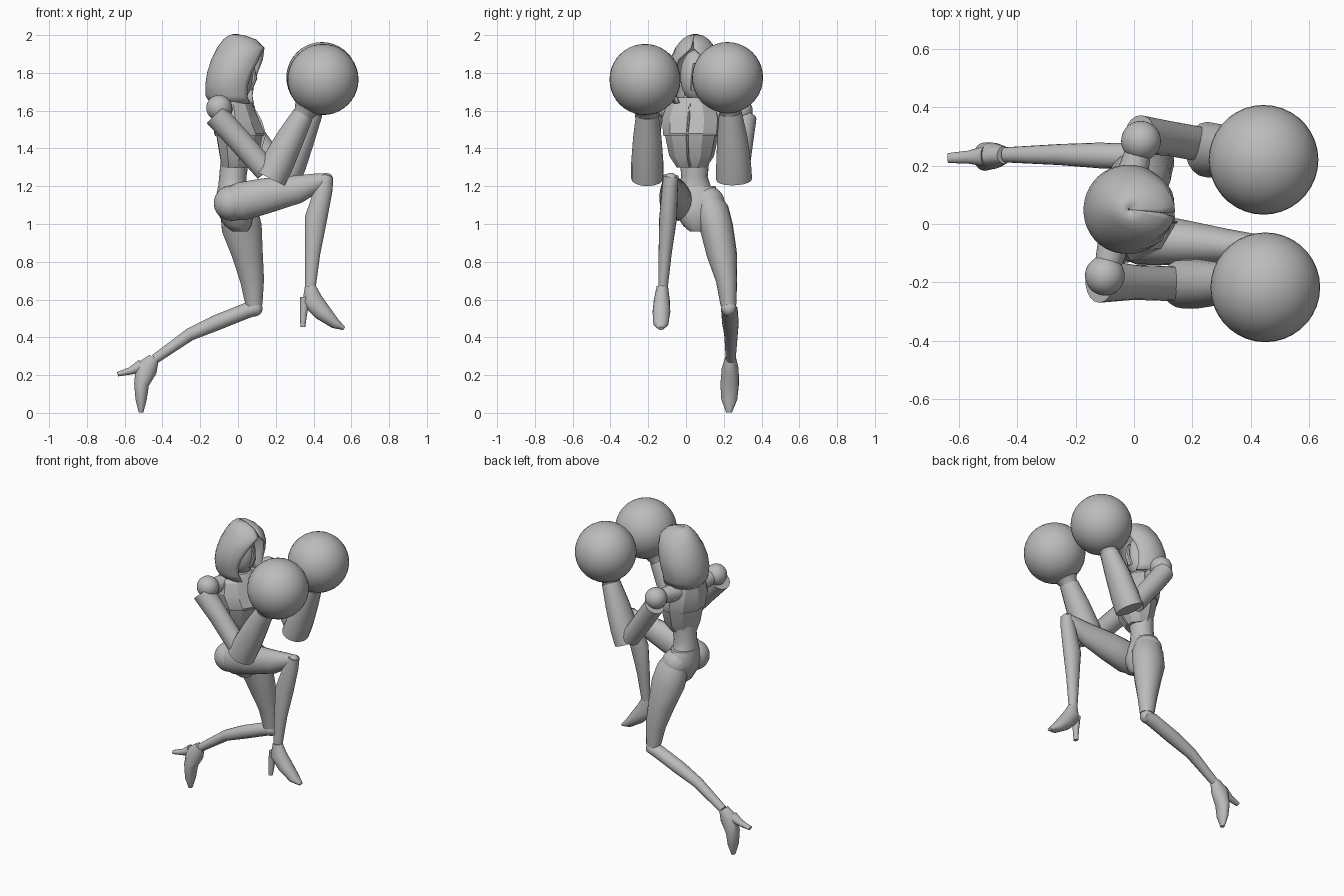
import bpy
import bmesh
import math
from mathutils import Vector

if "Cube" in bpy.data.objects:
    bpy.data.objects.remove(bpy.data.objects["Cube"], do_unlink=True)

grey = bpy.data.materials.new("plain_grey")
grey.use_nodes = True
colour = (0.5, 0.5, 0.5, 1)
grey.diffuse_color = colour
grey.node_tree.nodes["Principled BSDF"].inputs["Base Color"].default_value = colour


def finish(name, bm, sharp=40):
    """Turn a bmesh into a shaded object with the shared material."""
    bmesh.ops.recalc_face_normals(bm, faces=bm.faces)
    mesh = bpy.data.meshes.new(name)
    bm.to_mesh(mesh)
    bm.free()
    mesh.materials.append(grey)
    obj = bpy.data.objects.new(name, mesh)
    bpy.context.collection.objects.link(obj)
    bpy.ops.object.select_all(action="DESELECT")
    obj.select_set(True)
    bpy.context.view_layer.objects.active = obj
    bpy.ops.object.shade_smooth_by_angle(angle=math.radians(sharp))
    return obj


def skin(name, loops, closed=True, caps=(True, True), sharp=40):
    """Bridge successive loops of points with quads."""
    bm = bmesh.new()
    rows = [[bm.verts.new(p) for p in loop] for loop in loops]
    count = len(rows[0])
    for low, high in zip(rows, rows[1:]):
        for i in range(count if closed else count - 1):
            j = (i + 1) % count
            bm.faces.new((low[i], low[j], high[j], high[i]))
    if caps[0]:
        bm.faces.new(rows[0])
    if caps[1]:
        bm.faces.new(rows[-1])
    return finish(name, bm, sharp)


def limb(name, rings, sides=18):
    """Elliptical tube along a path: x, y, z, half width, half depth."""
    centres = [Vector(r[:3]) for r in rings]
    loops = []
    for k, (x, y, z, wide, deep) in enumerate(rings):
        along = centres[min(k + 1, len(rings) - 1)] - centres[max(k - 1, 0)]
        along.normalize()
        across = Vector((0, 1, 0))
        across = (across - along * across.dot(along)).normalized()
        out = along.cross(across)
        loop = []
        for i in range(sides):
            a = math.tau * i / sides
            loop.append(centres[k] + across * wide * math.cos(a) + out * deep * math.sin(a))
        loops.append(loop)
    return skin(name, loops)


def trunk(name, rings, centre_y, twist=0, sides=16, gaps=None, sharp=40):
    """Stacked horizontal ovals: z, back x, front x, half width."""
    turn = math.radians(twist)
    loops = []
    for k, (z, back, front, wide) in enumerate(rings):
        gap = math.radians(gaps[k]) if gaps else 0
        steps = sides - 1 if gaps else sides
        loop = []
        for i in range(sides):
            a = gap + (math.tau - 2 * gap) * i / steps
            dx = (front - back) / 2 * math.cos(a)
            dy = wide * math.sin(a)
            loop.append(((back + front) / 2 + dx * math.cos(turn) - dy * math.sin(turn),
                         centre_y + dx * math.sin(turn) + dy * math.cos(turn), z))
        loops.append(loop)
    return skin(name, loops, closed=not gaps, caps=(not gaps, not gaps), sharp=sharp)


def ball(name, centre, radius, stretch=(1, 1, 1)):
    bm = bmesh.new()
    bmesh.ops.create_uvsphere(bm, u_segments=36, v_segments=20, radius=radius)
    bmesh.ops.scale(bm, vec=stretch, verts=bm.verts)
    bmesh.ops.translate(bm, vec=centre, verts=bm.verts)
    return finish(name, bm)


# Hood: an open shell with a tall pointed face opening
hood = trunk("hood", [
    (1.64, -.14, .10, .115), (1.68, -.165, .10, .13), (1.74, -.166, .11, .145),
    (1.80, -.157, .125, .146), (1.87, -.135, .14, .13), (1.93, -.105, .135, .10),
    (1.97, -.075, .095, .068), (1.99, -.05, .04, .04), (2.0, -.02, -.015, .003)],
    .05, -8, 30, gaps=(42, 46, 47, 44, 34, 4, 0, 0, 0))
shell = hood.modifiers.new("thickness", "SOLIDIFY")
shell.thickness = 0.014
shell.offset = 0

# Face and neck inside the hood
ball("face", (-.005, .05, 1.785), .085, (1, .95, 1.6))
limb("nose_ridge", [(.075, .045, 1.85, .008, .008), (.088, .043, 1.77, .016, .014),
                    (.065, .044, 1.71, .02, .01)], 8)
limb("neck", [(-.035, .04, 1.6, .06, .06), (-.025, .045, 1.74, .05, .05)])

# Armoured torso, turned towards its right
trunk("rib_armour", [(1.30, -.085, .07, .08), (1.36, -.1, .11, .12),
                     (1.48, -.12, .135, .145)], .03, -14, 10, sharp=25)
trunk("chest_armour", [(1.465, -.125, .14, .15), (1.48, -.13, .145, .153),
                       (1.56, -.14, .11, .16), (1.63, -.13, .08, .135),
                       (1.67, -.1, .05, .075)], .03, -14, 10, sharp=25)
limb("chest_ridge", [(.062, .02, 1.64, .006, .012), (.118, .013, 1.54, .006, .012),
                     (.138, .006, 1.475, .006, .012), (.105, .01, 1.36, .006, .012),
                     (.07, .02, 1.305, .006, .01)], 6)

# Waist and pelvis
trunk("waist", [(1.36, -.09, .06, .08), (1.25, -.1, .045, .07),
                (1.19, -.105, .045, .09), (1.16, -.11, .05, .11)], .045)
trunk("pelvis", [(1.20, -.105, .045, .095), (1.13, -.12, .075, .135),
                 (1.06, -.11, .085, .12), (.99, -.07, .07, .075),
                 (.96, -.03, .05, .04)], .06)

# Arms: shoulder ball, sleeve, forearm, cuff and round glove on each side
arms = {
    "right": dict(shoulder=(-.1, -.177, 1.615), glove=(.45, -.217, 1.765),
                  sleeve=[(-.118, -.195, 1.578, .075, .066), (0, -.2, 1.45, .06, .064),
                          (.15, -.205, 1.28, .06, .062)],
                  forearm=[(.17, -.205, 1.24, .085, .088), (.215, -.205, 1.33, .085, .086),
                           (.28, -.205, 1.46, .075, .074), (.345, -.205, 1.58, .06, .057)]),
    "left": dict(shoulder=(.024, .285, 1.6), glove=(.444, .22, 1.775),
                 sleeve=[(.02, .305, 1.56, .068, .062), (.11, .295, 1.43, .06, .062),
                         (.22, .275, 1.28, .06, .06)],
                 forearm=[(.25, .255, 1.235, .095, .08), (.285, .252, 1.32, .092, .08),
                          (.34, .245, 1.46, .08, .07), (.395, .235, 1.59, .06, .055)]),
}
for side, arm in arms.items():
    ball(side + "_shoulder", arm["shoulder"], .068)
    limb(side + "_upper_arm", arm["sleeve"])
    limb(side + "_forearm", arm["forearm"])
    ball(side + "_glove", arm["glove"], .188)
    # Collar piece bridging the torso and the shoulder
    inner = Vector((-.04, .04, 1.59))
    outer = Vector(arm["shoulder"])
    bm = bmesh.new()
    bmesh.ops.create_cone(bm, cap_ends=True, segments=12, radius1=.07, radius2=.04,
                          depth=(outer - inner).length)
    facing = (outer - inner).to_track_quat("Z", "Y").to_matrix()
    bmesh.ops.rotate(bm, matrix=facing, verts=bm.verts)
    bmesh.ops.translate(bm, vec=(inner + outer) / 2, verts=bm.verts)
    finish(side + "_shoulder_link", bm)
    # Flared cuff running from the wrist into the glove
    wrist = Vector(arm["forearm"][-1][:3])
    reach = Vector(arm["glove"]) - wrist
    steps = ((-.12, .048), (.05, .056), (.2, .072), (.4, .105))
    limb(side + "_cuff", [(*(wrist + reach * t), r, r) for t, r in steps])

# Raised right leg
ball("right_hip", (-.035, -.04, 1.11), .093)
limb("right_thigh", [(-.05, -.045, 1.105, .07, .085), (.02, -.052, 1.12, .088, .103),
                     (.15, -.062, 1.15, .08, .095), (.32, -.075, 1.185, .058, .075),
                     (.42, -.08, 1.22, .045, .05), (.47, -.08, 1.24, .035, .03)])
ball("right_knee", (.467, -.08, 1.235), .036)
limb("right_shin", [(.475, -.08, 1.255, .04, .03), (.455, -.085, 1.19, .042, .048),
                    (.413, -.095, 1.03, .047, .06), (.395, -.11, .85, .035, .042),
                    (.383, -.122, .66, .025, .028)])
limb("right_foot", [(.383, -.125, .67, .03, .03), (.39, -.128, .6, .042, .056),
                    (.445, -.13, .535, .047, .048), (.515, -.133, .472, .04, .028),
                    (.562, -.133, .447, .015, .01)])
limb("right_heel", [(.355, -.128, .61, .03, .028), (.347, -.138, .53, .02, .02),
                    (.343, -.142, .455, .016, .013)])

# Trailing left leg, bent backwards
ball("left_hip", (-.01, .115, 1.11), .09)
limb("left_thigh", [(-.02, .105, 1.16, .06, .07), (.005, .135, 1.07, .092, .1),
                    (.02, .162, .98, .088, .108), (.05, .19, .84, .08, .083),
                    (.075, .215, .7, .056, .064), (.085, .225, .57, .042, .045)])
ball("left_knee", (.088, .226, .553), .042)
limb("left_calf", [(.11, .226, .55, .038, .03), (.05, .23, .543, .044, .042),
                   (-.12, .235, .475, .044, .042), (-.255, .238, .415, .036, .034),
                   (-.44, .237, .285, .026, .026)])
limb("left_foot", [(-.445, .236, .29, .03, .03), (-.485, .234, .235, .045, .06),
                   (-.511, .231, .15, .049, .04), (-.513, .229, .07, .042, .03),
                   (-.513, .228, .001, .015, .012)])
limb("left_heel", [(-.51, .232, .25, .035, .035), (-.57, .229, .222, .022, .02),
                   (-.637, .226, .205, .017, .012)])
